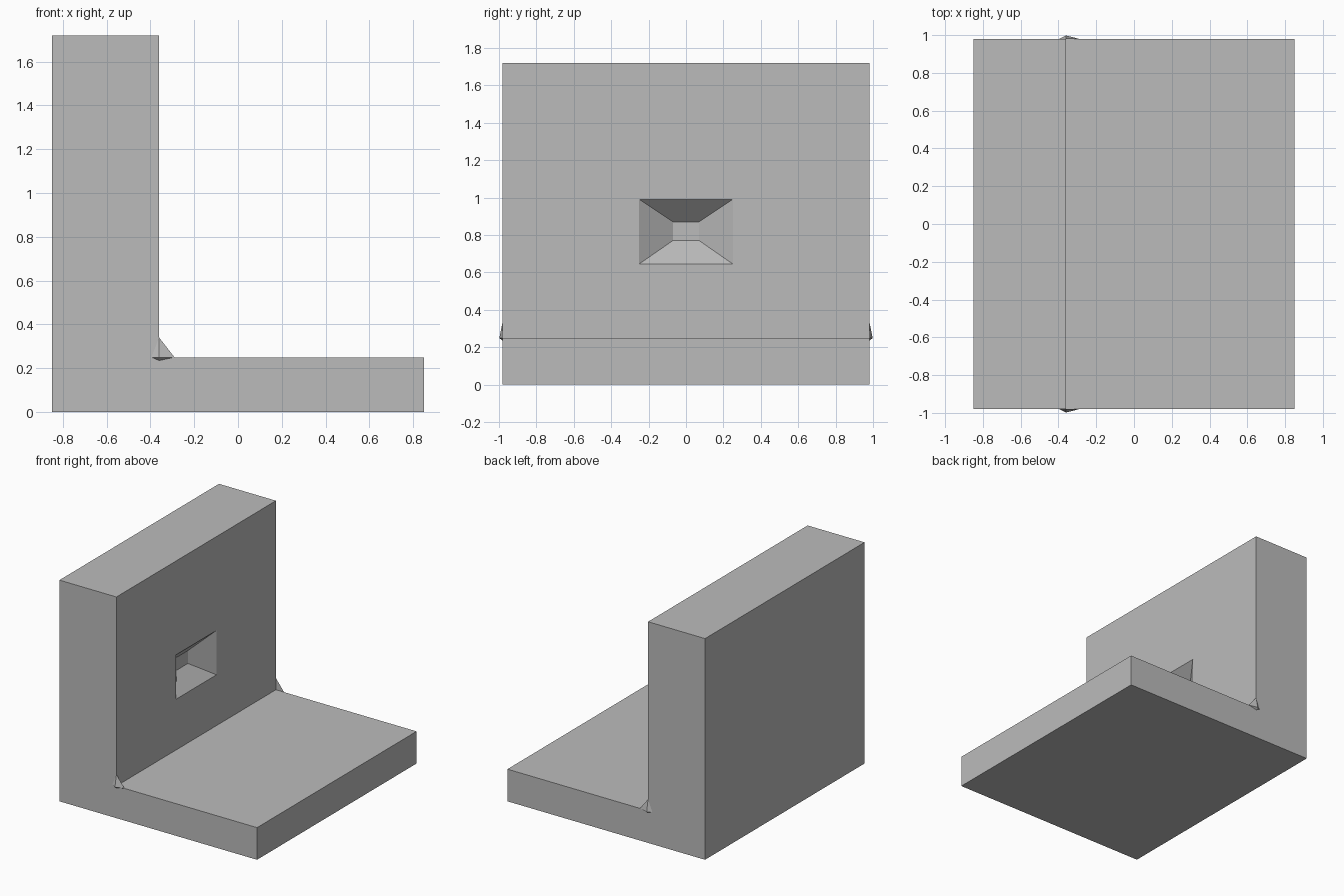
import bpy, bmesh

if "Cube" in bpy.data.objects:
    bpy.data.objects.remove(bpy.data.objects["Cube"])

stone = bpy.data.materials.new("stone grey")
stone.diffuse_color = (0.5, 0.5, 0.5, 1)
stone.use_nodes = True
stone.node_tree.nodes["Principled BSDF"].inputs["Base Color"].default_value = stone.diffuse_color

HX, HY, WX = 0.85, 0.98, -0.36      # half length, half width, wall front face
BASE_Z, TOP_Z = 0.25, 1.72


def make(name, verts, faces):
    me = bpy.data.meshes.new(name)
    bm = bmesh.new()
    vs = [bm.verts.new(v) for v in verts]
    for f in faces:
        bm.faces.new([vs[i] for i in f])
    bmesh.ops.recalc_face_normals(bm, faces=bm.faces)
    bm.to_mesh(me)
    bm.free()
    me.materials.append(stone)
    ob = bpy.data.objects.new(name, me)
    bpy.context.collection.objects.link(ob)
    return ob


# L-shaped body: floor slab and upright wall in one profile
prof = [(-HX, 0), (HX, 0), (HX, BASE_Z), (WX, BASE_Z), (WX, TOP_Z), (-HX, TOP_Z)]
n = len(prof)
body = make("wall_and_floor",
            [(x, s * HY, z) for s in (-1, 1) for x, z in prof],
            [list(range(n)), list(range(n, 2 * n))] +
            [[i, (i + 1) % n, (i + 1) % n + n, i + n] for i in range(n)])


# Tapered window recess, cut as a frustum carried past the wall face
def ring(depth):
    t = depth / 0.12
    y = 0.25 - 0.18 * t
    z0, z1 = 0.645 + 0.125 * t, 0.99 - 0.12 * t
    x = WX - depth
    return [(x, -y, z0), (x, y, z0), (x, y, z1), (x, -y, z1)]


cutter = make("window_cutter", ring(-0.03) + ring(0.12),
              [[0, 1, 2, 3], [4, 5, 6, 7]] +
              [[i, (i + 1) % 4, (i + 1) % 4 + 4, i + 4] for i in range(4)])
cutter.hide_render = True
mod = body.modifiers.new("window", 'BOOLEAN')
mod.operation = 'DIFFERENCE'
mod.solver = 'EXACT'
mod.object = cutter
bpy.context.view_layer.objects.active = body
body.select_set(True)
bpy.ops.object.modifier_apply(modifier=mod.name)
bpy.data.objects.remove(cutter)

# Small pointed flares at both ends of the inner corner
for s, side in ((-1, "front"), (1, "back")):
    y = s * HY
    make(side + "_corner_flare",
         [(WX, s * 0.998, 0.248), (-0.395, y, 0.25), (WX, y, 0.235),
          (-0.29, y, 0.25), (WX, y, 0.34)],
         [[0, 1, 2], [0, 2, 3], [0, 3, 4], [0, 4, 1], [1, 2, 3, 4]])
